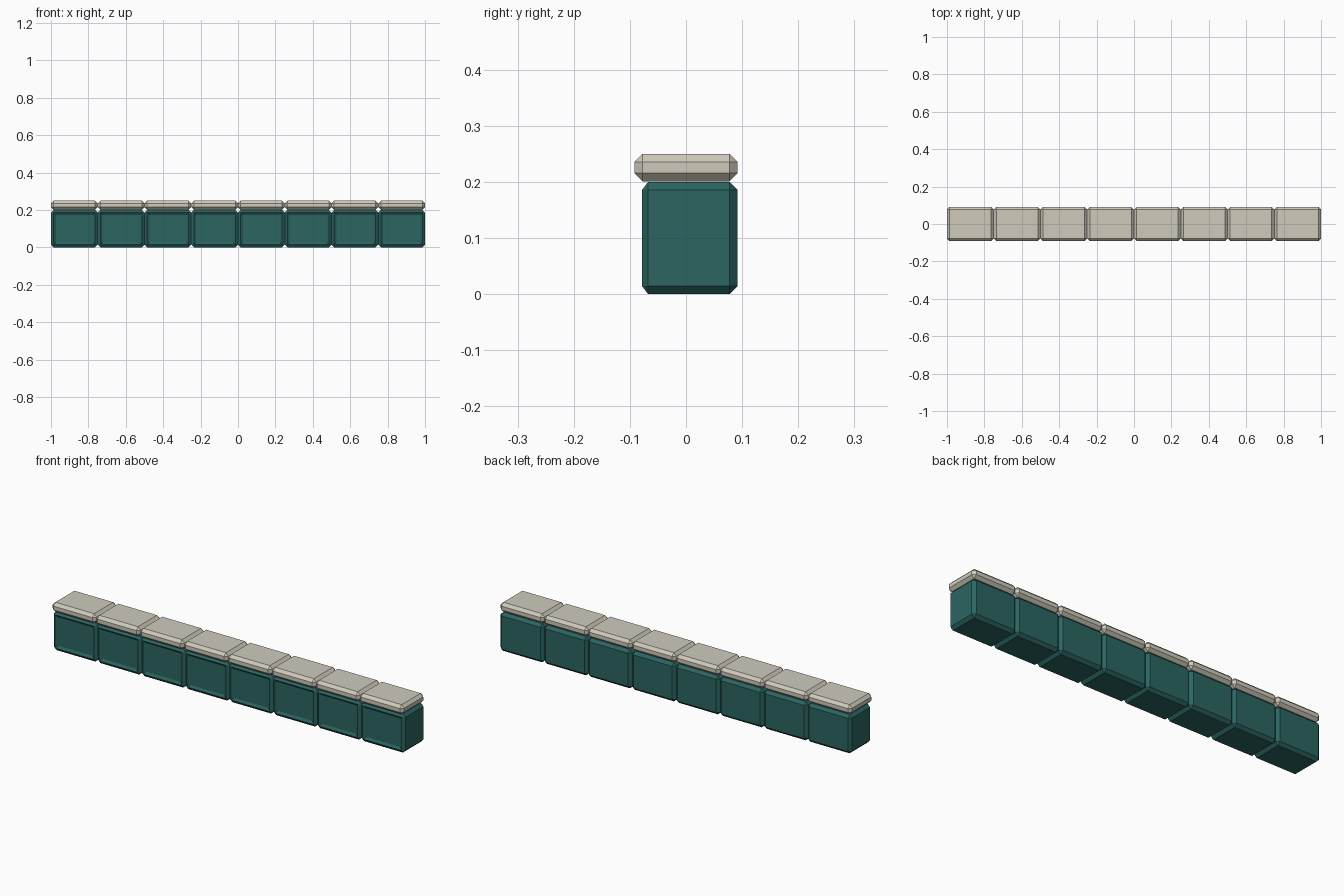
import bpy, bmesh
from mathutils import Vector

if "Cube" in bpy.data.objects:
    bpy.data.objects.remove(bpy.data.objects["Cube"])

COUNT = 8
STEP = 2.0 / COUNT
CHAMFER = 0.0145


def material(name, rgb):
    mat = bpy.data.materials.new(name)
    mat.diffuse_color = (*rgb, 1)
    mat.use_nodes = True
    mat.node_tree.nodes["Principled BSDF"].inputs["Base Color"].default_value = mat.diffuse_color
    return mat


def chamfered_row(name, y0, y1, z0, z1, mat, recess=False):
    """One chamfered block, repeated along x with an array."""
    bm = bmesh.new()
    bmesh.ops.create_cube(bm, size=1)
    bmesh.ops.scale(bm, vec=Vector((STEP, y1 - y0, z1 - z0)), verts=bm.verts)
    bmesh.ops.translate(bm, verts=bm.verts, vec=Vector(
        (-1 + STEP / 2, (y0 + y1) / 2, (z0 + z1) / 2)))
    bmesh.ops.bevel(bm, geom=bm.edges[:], offset=CHAMFER, offset_type='OFFSET',
                    segments=1, profile=0.5, affect='EDGES')
    bm.normal_update()
    if recess:
        # shallower front chamfer, then a sunken front panel
        front = min(bm.faces, key=lambda f: f.normal.y)
        bmesh.ops.translate(bm, verts=front.verts[:], vec=Vector((0, 0.0035, 0)))
        bm.normal_update()
        bmesh.ops.inset_region(bm, faces=[front], thickness=0.012, depth=-0.008,
                               use_even_offset=True)
    bmesh.ops.recalc_face_normals(bm, faces=bm.faces)
    mesh = bpy.data.meshes.new(name)
    bm.to_mesh(mesh)
    bm.free()
    mesh.materials.append(mat)
    obj = bpy.data.objects.new(name, mesh)
    bpy.context.collection.objects.link(obj)
    arr = obj.modifiers.new("repeat", 'ARRAY')
    arr.count = COUNT
    arr.use_relative_offset = False
    arr.use_constant_offset = True
    arr.constant_offset_displace = (STEP, 0, 0)
    return obj


teal = material("teal_block", (0.024, 0.13, 0.12))
stone = material("pale_stone", (0.62, 0.59, 0.50))

# Wall blocks with sunken front panels
chamfered_row("wall_blocks", -0.082, 0.092, 0.0, 0.20, teal, recess=True)
# Cap stones overhanging the front
chamfered_row("cap_stones", -0.092, 0.092, 0.201, 0.25, stone)
